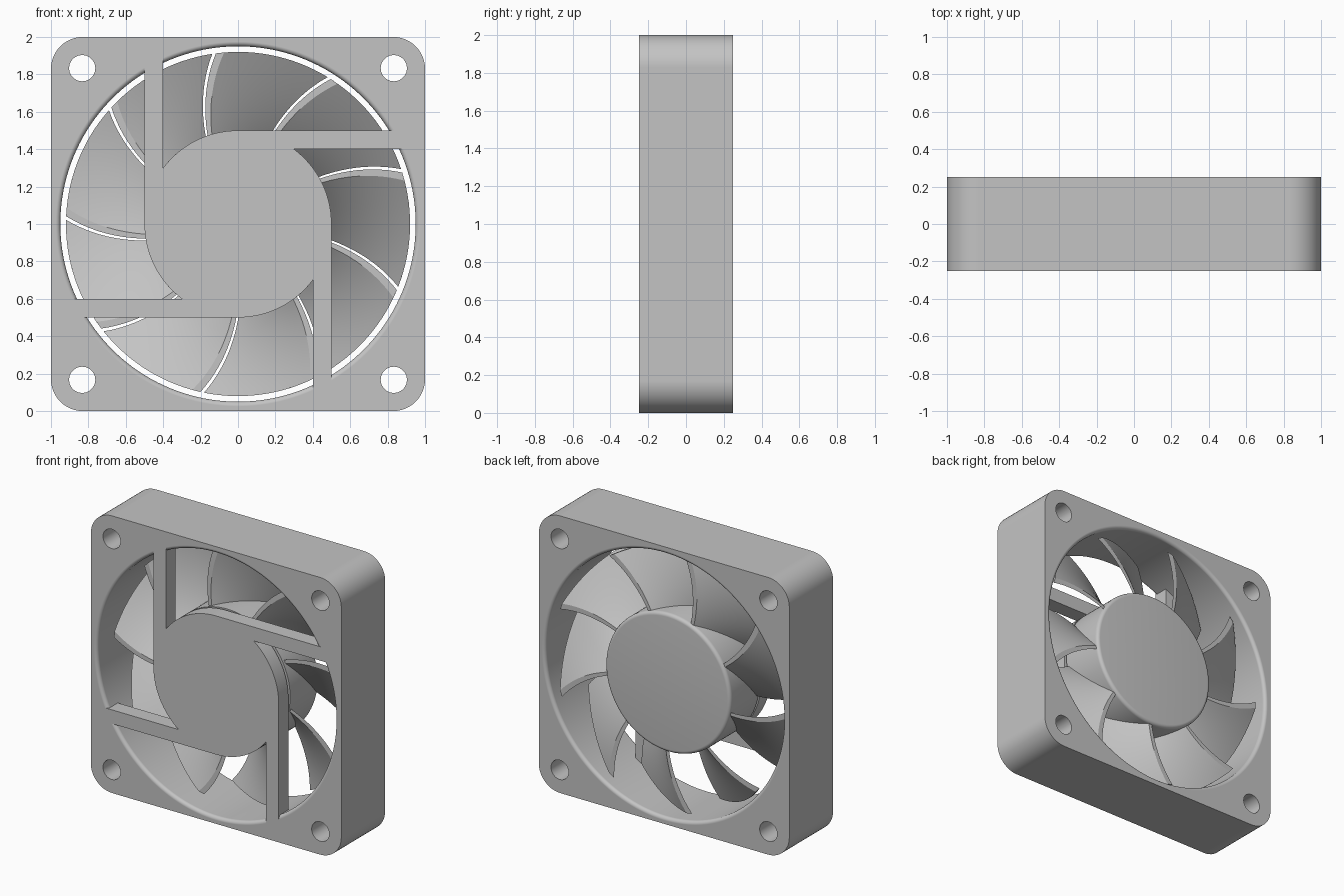
import bpy, bmesh
from math import sin, cos, pi, radians, sqrt

cube = bpy.data.objects.get("Cube")
if cube:
    bpy.data.objects.remove(cube, do_unlink=True)

grey = bpy.data.materials.new("plastic grey")
grey.use_nodes = True
color = (0.55, 0.55, 0.55, 1)
grey.diffuse_color = color
grey.node_tree.nodes["Principled BSDF"].inputs["Base Color"].default_value = color

HALF = 0.25          # half depth of the frame
BORE, LIP = 0.95, 0.025
HUB = 0.5
BLADES = 9


def make_object(name, bm):
    """Finish a mesh, place it around the fan axis and shade it."""
    bmesh.ops.recalc_face_normals(bm, faces=bm.faces)
    mesh = bpy.data.meshes.new(name)
    bm.to_mesh(mesh)
    bm.free()
    mesh.materials.append(grey)
    obj = bpy.data.objects.new(name, mesh)
    obj.location.z = 1
    bpy.context.collection.objects.link(obj)
    return obj


def smooth(obj):
    bpy.ops.object.select_all(action="DESELECT")
    obj.select_set(True)
    bpy.context.view_layer.objects.active = obj
    bpy.ops.object.shade_smooth_by_angle(angle=radians(30))


def loft(name, rings):
    """Skin a list of equal rings of points and cap both ends."""
    bm = bmesh.new()
    rows = [[bm.verts.new(p) for p in ring] for ring in rings]
    n = len(rows[0])
    for a, b in zip(rows, rows[1:]):
        for i in range(n):
            j = (i + 1) % n
            bm.faces.new((a[i], a[j], b[j], b[i]))
    bm.faces.new(rows[0])
    bm.faces.new(rows[-1])
    return make_object(name, bm)


def lathe(name, profile, n=128, cx=0, cz=0):
    return loft(name, [[(cx + r * cos(2 * pi * i / n), y, cz + r * sin(2 * pi * i / n))
                        for i in range(n)] for r, y in profile])


def prism(name, outline, y0, y1):
    return loft(name, [[(x, y, z) for x, z in outline] for y in (y0, y1)])


def arc(cx, cz, r, a0, a1, steps):
    angles = [radians(a0 + (a1 - a0) * i / steps) for i in range(steps + 1)]
    return [(cx + r * cos(a), cz + r * sin(a)) for a in angles]


# Frame: rounded square block
corner = 0.17
c = 1 - corner
outline = []
for k, (sx, sz) in enumerate([(1, 1), (-1, 1), (-1, -1), (1, -1)]):
    outline += arc(sx * c, sz * c, corner, 90 * k, 90 * k + 90, 12)
frame = prism("frame", outline, -HALF, HALF)

# Bore with rounded lips and four screw holes, cut from the frame
edge = BORE + LIP
front_lip = arc(edge, -HALF + LIP, LIP, 270, 180, 6)
back_lip = arc(edge, HALF - LIP, LIP, 180, 90, 6)
cutters = [lathe("bore_cutter", [(edge, -0.3)] + front_lip + back_lip + [(edge, 0.3)], 160)]
for sx in (-1, 1):
    for sz in (-1, 1):
        cutters.append(lathe("screw_hole_cutter", [(0.07, -0.3), (0.07, 0.3)], 40,
                             sx * 0.833, sz * 0.833))
bpy.context.view_layer.objects.active = frame
for cutter in cutters:
    cutter.hide_render = True
    mod = frame.modifiers.new("cut", "BOOLEAN")
    mod.operation = "DIFFERENCE"
    mod.solver = "EXACT"
    mod.object = cutter
    bpy.ops.object.modifier_apply(modifier=mod.name)
    bpy.data.objects.remove(cutter, do_unlink=True)
smooth(frame)
weighted = frame.modifiers.new("even shading", "WEIGHTED_NORMAL")
weighted.keep_sharp = True

# Motor mount: round plate with four tangent struts reaching the frame
strut = 0.1
reach = edge + 0.005
inner = HUB - strut
quarter = [(0, HUB), (sqrt(reach**2 - HUB**2), HUB), (sqrt(reach**2 - inner**2), inner)]
quarter += arc(0, 0, HUB, 53.13, 0, 16)[:-1]
outline = []
for k in range(4):
    outline += quarter
    quarter = [(z, -x) for x, z in quarter]
smooth(prism("motor_mount", outline, -HALF, -0.14))

# Rotor hub with a rounded back edge
BACK, ROUND = 0.21, 0.025
rim = arc(HUB - ROUND, BACK - ROUND, ROUND, 0, 90, 6)
smooth(lathe("rotor_hub", [(HUB, -0.12)] + rim))


# Blades: swept helical sheets, each with flat front and back edges
def blade_point(u, v, side):
    r = 0.48 + (0.92 - 0.48) * u
    s = 1 - u
    sweep = 15.5 * s - 3.5 * s * s
    angle = radians(97.4 + sweep - 36 * v - 2.8 * side)
    return (r * cos(angle), -0.1 + 0.29 * v, r * sin(angle))


NU, NV = 12, 14
bm = bmesh.new()
grid = [[[bm.verts.new(blade_point(i / NU, j / NV, side)) for j in range(NV + 1)]
         for i in range(NU + 1)] for side in (0, 1)]
for g in grid:
    for i in range(NU):
        for j in range(NV):
            bm.faces.new((g[i][j], g[i + 1][j], g[i + 1][j + 1], g[i][j + 1]))
a, b = grid
for j in (0, NV):
    for i in range(NU):
        bm.faces.new((a[i][j], a[i + 1][j], b[i + 1][j], b[i][j]))
for i in (0, NU):
    for j in range(NV):
        bm.faces.new((a[i][j], a[i][j + 1], b[i][j + 1], b[i][j]))
blade = make_object("blade_1", bm)
smooth(blade)
for k in range(1, BLADES):
    copy = blade.copy()
    copy.name = f"blade_{k + 1}"
    copy.rotation_euler.y = 2 * pi * k / BLADES
    bpy.context.collection.objects.link(copy)
